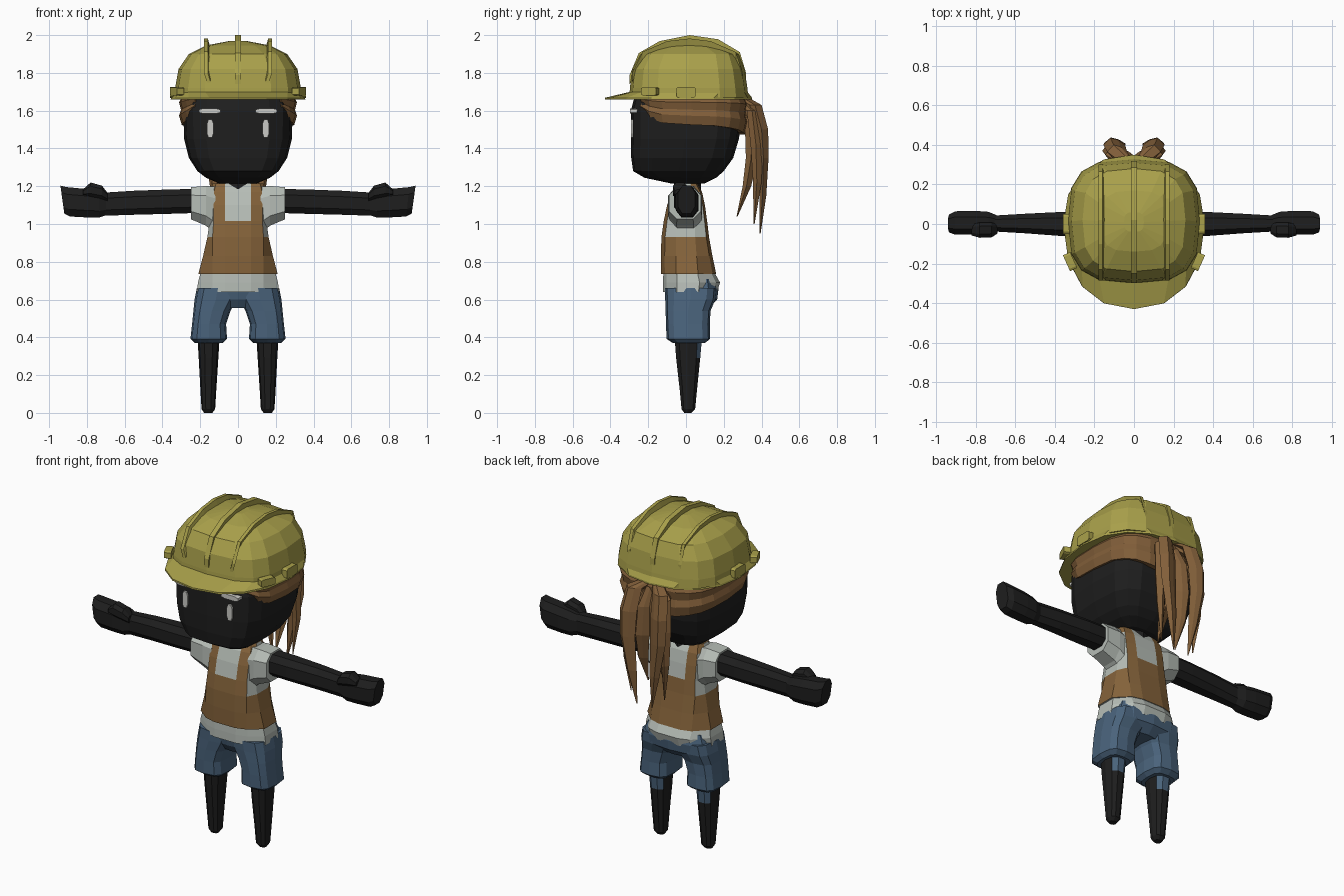
import bpy, bmesh, math
from mathutils import Vector

if "Cube" in bpy.data.objects:
    bpy.data.objects.remove(bpy.data.objects["Cube"])


def material(name, rgb):
    m = bpy.data.materials.new(name)
    m.diffuse_color = (*rgb, 1)
    m.use_nodes = True
    m.node_tree.nodes["Principled BSDF"].inputs["Base Color"].default_value = m.diffuse_color
    return m


YELLOW = material("helmet yellow", (0.40, 0.355, 0.07))
HAIR = material("hair brown", (0.225, 0.115, 0.042))
VEST = material("vest brown", (0.235, 0.125, 0.043))
SHIRT = material("shirt grey", (0.47, 0.51, 0.47))
DENIM = material("denim blue", (0.068, 0.125, 0.20))
SKIN = material("black", (0.013, 0.013, 0.013))
LIGHT = material("eye light grey", (0.60, 0.60, 0.57))


def loft(name, rings, mats, rule=None, closed=True):
    """Skin a list of point rings; rule(centre, normal) picks the material slot."""
    bm = bmesh.new()
    rows = [[bm.verts.new(p) for p in r] for r in rings]
    n = len(rows[0])
    for a, b in zip(rows, rows[1:]):
        for i in range(n if closed else n - 1):
            j = (i + 1) % n
            bm.faces.new((a[i], a[j], b[j], b[i]))
    if closed:
        bm.faces.new(rows[0])
        bm.faces.new(rows[-1])
    bmesh.ops.recalc_face_normals(bm, faces=bm.faces[:])
    if rule:
        for f in bm.faces:
            f.material_index = rule(f.calc_center_median(), f.normal)
    me = bpy.data.meshes.new(name)
    bm.to_mesh(me)
    bm.free()
    for m in mats:
        me.materials.append(m)
    ob = bpy.data.objects.new(name, me)
    bpy.context.collection.objects.link(ob)
    return ob


def oval(a0, a1, b0, b1, n=16, p=2.0, shift=0.0):
    """Rounded-box outline spanning a0..a1 by b0..b1."""
    pts = []
    for k in range(n):
        t = 2 * math.pi * (k + shift) / n
        c, s = math.cos(t), math.sin(t)
        u = math.copysign(abs(c) ** (2 / p), c) * (a1 - a0) / 2 + (a0 + a1) / 2
        v = math.copysign(abs(s) ** (2 / p), s) * (b1 - b0) / 2 + (b0 + b1) / 2
        pts.append((u, v))
    return pts


def level(z, cx, rx, yf, yb, n=16, p=2.0):
    """Horizontal outline whose widest line sits at y = 0 where possible."""
    return [(x, y, z) for x, y in oval(cx - rx, cx + rx, yf, yb, n, p)]


def upright(x, z0, z1, y0, y1, n=8, p=2.6):
    """Outline facing along x."""
    return [(x, y, z) for y, z in oval(y0, y1, z0, z1, n, p, 0.5)]


def flip(rings):
    return [[(-x, y, z) for x, y, z in r] for r in rings]


def pair(name, rings, mats, rule=None, closed=True):
    loft("left_" + name, rings, mats, rule, closed)
    loft("right_" + name, flip(rings), mats, rule, closed)


def block(cx, cy, cz, sx, sy, sz, angle=0.0, p=6):
    """Two rings of a small rounded block, thin side along its local x."""
    rings = []
    for dx in (-sx / 2, sx / 2):
        ring = []
        for y, z in oval(-sy / 2, sy / 2, -sz / 2, sz / 2, 8, p, 0.5):
            ring.append((cx + dx * math.cos(angle) - y * math.sin(angle),
                         cy + dx * math.sin(angle) + y * math.cos(angle), cz + z))
        rings.append(ring)
    return rings


# Head with a flat face
head = [(1.215, .10, -.08, .10), (1.245, .17, -.22, .16), (1.28, .215, -.28, .20),
        (1.35, .26, -.29, .25), (1.45, .285, -.292, .28), (1.60, .29, -.292, .30),
        (1.72, .27, -.26, .28)]
loft("head", [level(z, 0, rx, f, b, 16, 3.6) for z, rx, f, b in head], [SKIN])
loft("neck", [level(1.14, 0, .09, -.07, .08, 8), level(1.25, 0, .08, -.06, .08, 8)], [SKIN])

# Eyes and eyebrows
pair("eye", block(.147, -.277, 1.505, .03, .036, .10, math.pi / 2, 3), [LIGHT])
pair("eyebrow", block(.15, -.268, 1.598, .055, .12, .03, math.pi / 2, 3), [LIGHT])

# Helmet shell and brim
dome = [(1.67, .335, -.30, .33), (1.72, .333, -.297, .325), (1.82, .315, -.285, .31),
        (1.90, .26, -.24, .28), (1.945, .17, -.14, .17), (1.968, .05, -.04, .06)]
loft("helmet", [level(z, 0, rx, f, b, 16, 3) for z, rx, f, b in dome], [YELLOW])
brim = [[(x, y * (.43 if y < 0 else .35), z) for x, y, z in level(1.658, 0, .357, -1, 1, 16, 2.25)],
        [(x, y * (.43 if y < 0 else .35), z) for x, y, z in level(1.668, 0, .355, -1, 1, 16, 2.25)],
        level(1.70, 0, .33, -.295, .325, 16, 3)]
loft("helmet_brim", brim, [YELLOW])


# Raised ribs running front to back over the helmet
def rib(x, w, path, lean=0.0):
    return [[(x - w, y, z - .05), (x + w, y, z - .05), (x + w + lean, y, z), (x - w + lean, y, z)]
            for y, z in path]


loft("centre_rib", rib(0, .015, [(-.298, 1.79), (-.25, 1.905), (-.14, 1.968), (.02, 2.0),
                                 (.17, 1.978), (.285, 1.91), (.318, 1.80)]), [YELLOW])
pair("side_rib", rib(.155, .010, [(-.285, 1.80), (-.23, 1.912), (-.10, 1.968), (.02, 1.982),
                                  (.13, 1.968), (.265, 1.91), (.30, 1.80)], .015), [YELLOW])

# Clips on the helmet sides
pair("middle_clip", block(.342, 0, 1.697, .034, .105, .06), [YELLOW])
pair("front_clip", block(.323, -.19, 1.702, .04, .09, .045, -.42), [YELLOW])

# Hair swept around the head, under the helmet, in three layered rows
hair = []
for k in range(9):
    t = math.radians(-52 + 142 * k / 8)
    low = [1.60, 1.56, 1.535, 1.525, 1.52, 1.51, 1.50, 1.485, 1.475][k]
    c, s = abs(math.cos(t)) ** .62, math.copysign(abs(math.sin(t)) ** .62, math.sin(t))
    col = []
    for f, r in ((0, .265), (0, .298), (.3, .312), (.5, .302), (.75, .312), (1, .29)):
        col.append((c * r, s * (r + (.015 if s > 0 else -.03)), low + (1.685 - low) * f))
    hair.append(col)
pair("hair_sweep", hair, [HAIR], None, True)


# Ponytail strands: x, y, z, half width, half depth along each one
def strand(path):
    return [[(x + dx * w, y + dy * d, z) for dx, dy in
             ((-1, 0), (-.5, -.8), (.5, -.8), (1, 0), (.35, 1), (-.35, .7))]
            for x, y, z, w, d in path]


pair("back_strand", strand([(.02, .30, 1.67, .03, .03), (.085, .365, 1.63, .05, .035),
                            (.10, .40, 1.50, .055, .035), (.10, .41, 1.35, .05, .027),
                            (.075, .405, 1.15, .033, .02), (.05, .392, .95, .003, .003)]), [HAIR])
pair("inner_strand", strand([(.02, .30, 1.63, .03, .03), (.04, .34, 1.52, .045, .035),
                             (.05, .345, 1.35, .05, .035), (.06, .32, 1.20, .035, .025),
                             (.06, .27, 1.04, .003, .003)]), [HAIR])
pair("outer_strand", strand([(.03, .30, 1.65, .03, .03), (.105, .35, 1.60, .04, .035),
                             (.12, .37, 1.42, .04, .035), (.125, .375, 1.22, .027, .025),
                             (.11, .36, 1.0, .003, .003)]), [HAIR])


# Torso: shirt and vest, coloured by height and distance from the middle
def chest(z, rx, yf, yb):
    s = min(.135, rx * .86)
    half = [(.07, yf), (s, yf * .85), (rx, yf * .4), (rx, yb * .4), (s, yb * .88), (.07, yb)]
    return [(x, y, z) for x, y in half] + [(-x, y, z) for x, y in reversed(half)]


def torso_rule(c, n):
    if c.z < .738:
        return 0
    if c.z > 1.01 and abs(c.x) < .05 and abs(n.y) > .3:
        return 0
    if c.z > .935 and abs(c.x) > .132:
        return 0
    return 1


body = [(.64, .218, -.122, .165), (.69, .212, -.122, .18), (.735, .20, -.12, .155),
        (.735, .21, -.132, .16), (.83, .185, -.133, .14), (.93, .162, -.13, .122),
        (1.015, .15, -.118, .112), (1.10, .15, -.10, .10), (1.17, .148, -.075, .085),
        (1.215, .135, -.045, .06)]
loft("shirt_and_vest", [chest(*r) for r in body], [SHIRT, VEST], torso_rule)

# Sleeves
pair("sleeve", [upright(.12, .94, 1.205, -.085, .085), upright(.17, .985, 1.208, -.10, .09),
                upright(.25, 1.02, 1.20, -.095, .085), upright(.25, 1.05, 1.185, -.07, .065)], [SHIRT])

# Arms, hands and thumbs
pair("arm", [upright(.20, 1.055, 1.19, -.07, .065), upright(.36, 1.05, 1.187, -.065, .065),
             upright(.55, 1.045, 1.18, -.05, .055), upright(.71, 1.04, 1.17, -.04, .045)], [SKIN])
hand = [upright(.69, 1.045, 1.165, -.038, .045), upright(.735, 1.03, 1.18, -.055, .065),
        upright(.80, 1.03, 1.19, -.058, .07), upright(.90, 1.035, 1.20, -.058, .068),
        upright(.93, 1.05, 1.208, -.045, .05)]
hand[-1] = [(x + (z - 1.13) * .14, y, z) for x, y, z in hand[-1]]
hand[-2] = [(x + (z - 1.13) * .10, y, z) for x, y, z in hand[-2]]
pair("hand", hand, [SKIN])
pair("thumb", [upright(.69, 1.12, 1.165, -.05, .0), upright(.72, 1.13, 1.205, -.07, .01),
               upright(.78, 1.14, 1.222, -.072, .01), upright(.82, 1.15, 1.185, -.06, .0)], [SKIN])

# Shorts: seat and two wide legs
seat = [(.555, .10, -.07, .12), (.60, .205, -.10, .165), (.655, .212, -.112, .172), (.71, .19, -.10, .16)]
loft("shorts_seat", [level(z, 0, rx, f, b, 12, 3) for z, rx, f, b in seat], [DENIM])
leg = [(.37, .155, .075, -.07, .10), (.392, .155, .097, -.103, .128), (.47, .153, .09, -.106, .126),
       (.54, .138, .098, -.108, .13), (.60, .117, .113, -.11, .155), (.66, .108, .11, -.112, .16)]
pair("shorts_leg", [level(z, cx, rx, f, b, 12, 3.2) for z, cx, rx, f, b in leg], [DENIM])


# Lower legs, with a blue patch high on the back
def calf_rule(c, n):
    return 1 if c.z > .29 and n.y > .6 else 0


calf = [(0, .158, .022, -.01, .03), (.02, .157, .036, -.025, .05), (.12, .157, .042, -.035, .06),
        (.29, .156, .052, -.055, .078), (.42, .156, .06, -.065, .09)]
pair("lower_leg", [level(z, cx, rx, f, b, 10, 2.4) for z, cx, rx, f, b in calf], [SKIN, DENIM], calf_rule)
